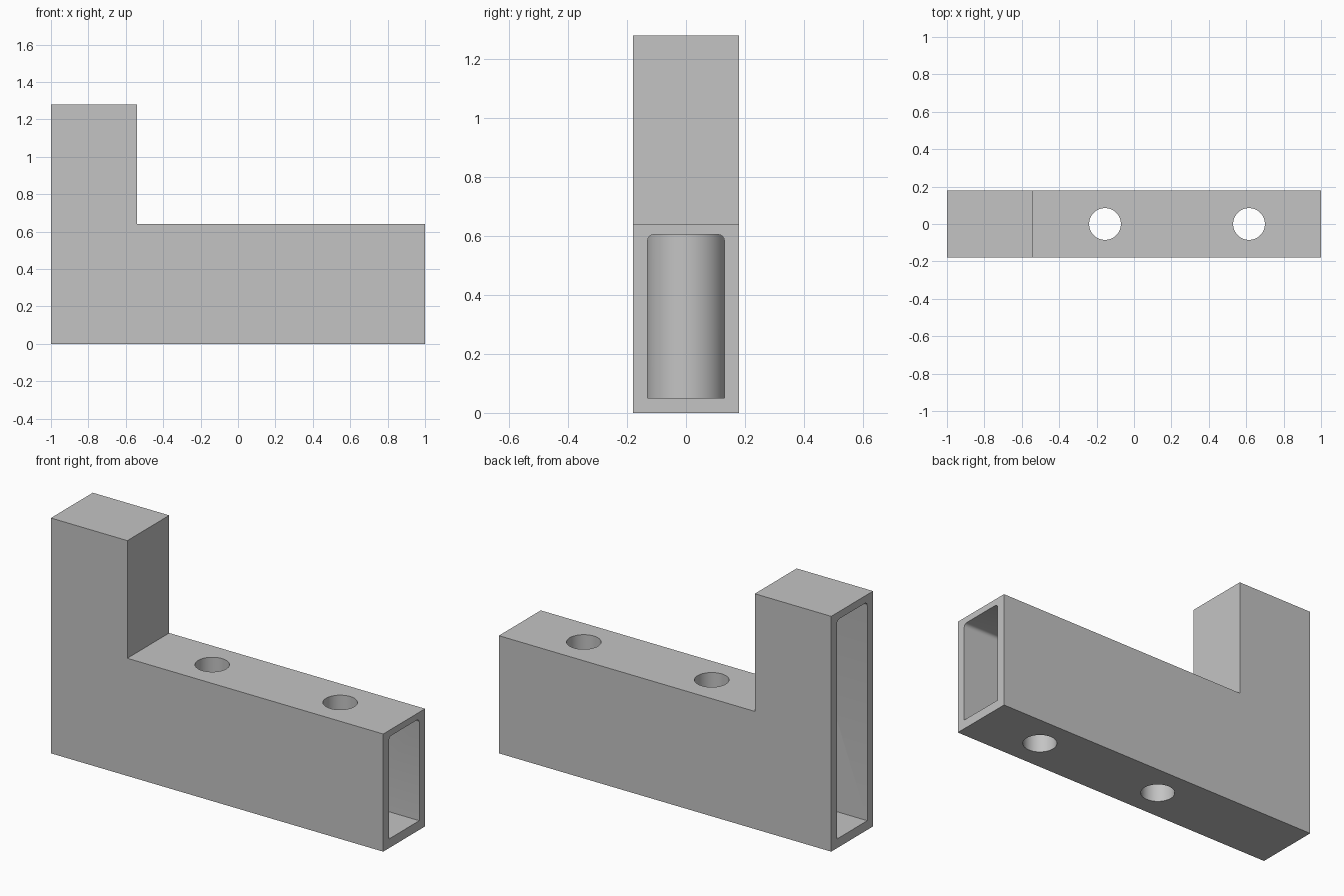
import bpy, bmesh
from math import radians

cube = bpy.data.objects.get("Cube")
if cube:
    bpy.data.objects.remove(cube, do_unlink=True)

HALF_WIDTH = 0.18     # half of the outer width in y
INNER_HALF = 0.13     # half of the hollow width in y
HOLES = (-0.155, 0.615)

# Single material
grey = bpy.data.materials.new("plain grey")
grey.use_nodes = True
colour = (0.55, 0.55, 0.55, 1)
grey.diffuse_color = colour
grey.node_tree.nodes["Principled BSDF"].inputs["Base Color"].default_value = colour


def make_object(name, bm):
    bmesh.ops.recalc_face_normals(bm, faces=bm.faces)
    mesh = bpy.data.meshes.new(name)
    bm.to_mesh(mesh)
    bm.free()
    mesh.materials.append(grey)
    obj = bpy.data.objects.new(name, mesh)
    bpy.context.collection.objects.link(obj)
    return obj


def prism(name, outline, half, rounding_z=None):
    """Extrude an x-z outline across y; optionally round the long edges at one height."""
    bm = bmesh.new()
    face = bm.faces.new([bm.verts.new((x, -half, z)) for x, z in outline])
    moved = bmesh.ops.extrude_face_region(bm, geom=[face])["geom"]
    bmesh.ops.translate(bm, vec=(0, 2 * half, 0),
                        verts=[v for v in moved if isinstance(v, bmesh.types.BMVert)])
    if rounding_z is not None:
        edges = [e for e in bm.edges
                 if all(abs(v.co.z - rounding_z) < 1e-4 for v in e.verts)
                 and abs(e.verts[0].co.y - e.verts[1].co.y) < 1e-4]
        bmesh.ops.bevel(bm, geom=edges, offset=0.02, segments=4,
                        profile=0.5, affect='EDGES')
    return make_object(name, bm)


def block(name, x0, x1, z0, z1):
    return prism(name, [(x0, z0), (x1, z0), (x1, z1), (x0, z1)], INNER_HALF, z1)


def cylinder(name, x, radius, z0, z1):
    bm = bmesh.new()
    bmesh.ops.create_cone(bm, cap_ends=True, segments=64, radius1=radius,
                          radius2=radius, depth=z1 - z0)
    bmesh.ops.translate(bm, vec=(x, 0, (z0 + z1) / 2), verts=bm.verts)
    return make_object(name, bm)


def combine(target, tool, operation):
    mod = target.modifiers.new("combine", 'BOOLEAN')
    mod.operation = operation
    mod.solver = 'EXACT'
    mod.object = tool
    bpy.context.view_layer.objects.active = target
    bpy.ops.object.modifier_apply(modifier=mod.name)
    bpy.data.objects.remove(tool, do_unlink=True)


# L-shaped outer body
body = prism("bracket_body", [(-1, 0), (1, 0), (1, 0.64), (-0.54, 0.64),
                              (-0.54, 1.28), (-1, 1.28)], HALF_WIDTH)

# Hollow running through the arm and up the column, open at both ends
combine(body, block("arm_hollow", -0.8, 1.1, 0.05, 0.605), 'DIFFERENCE')
combine(body, block("column_hollow", -1.1, -0.58, 0.05, 1.24), 'DIFFERENCE')

# Bolt sleeves across the hollow, then the bolt holes through them
for x in HOLES:
    combine(body, cylinder("bolt_sleeve", x, 0.135, 0.02, 0.62), 'UNION')
for x in HOLES:
    combine(body, cylinder("bolt_hole", x, 0.085, -0.1, 0.75), 'DIFFERENCE')

# Smooth the round walls, keep the corners sharp
bpy.ops.object.select_all(action='DESELECT')
body.select_set(True)
bpy.context.view_layer.objects.active = body
bpy.ops.object.shade_smooth_by_angle(angle=radians(30))
